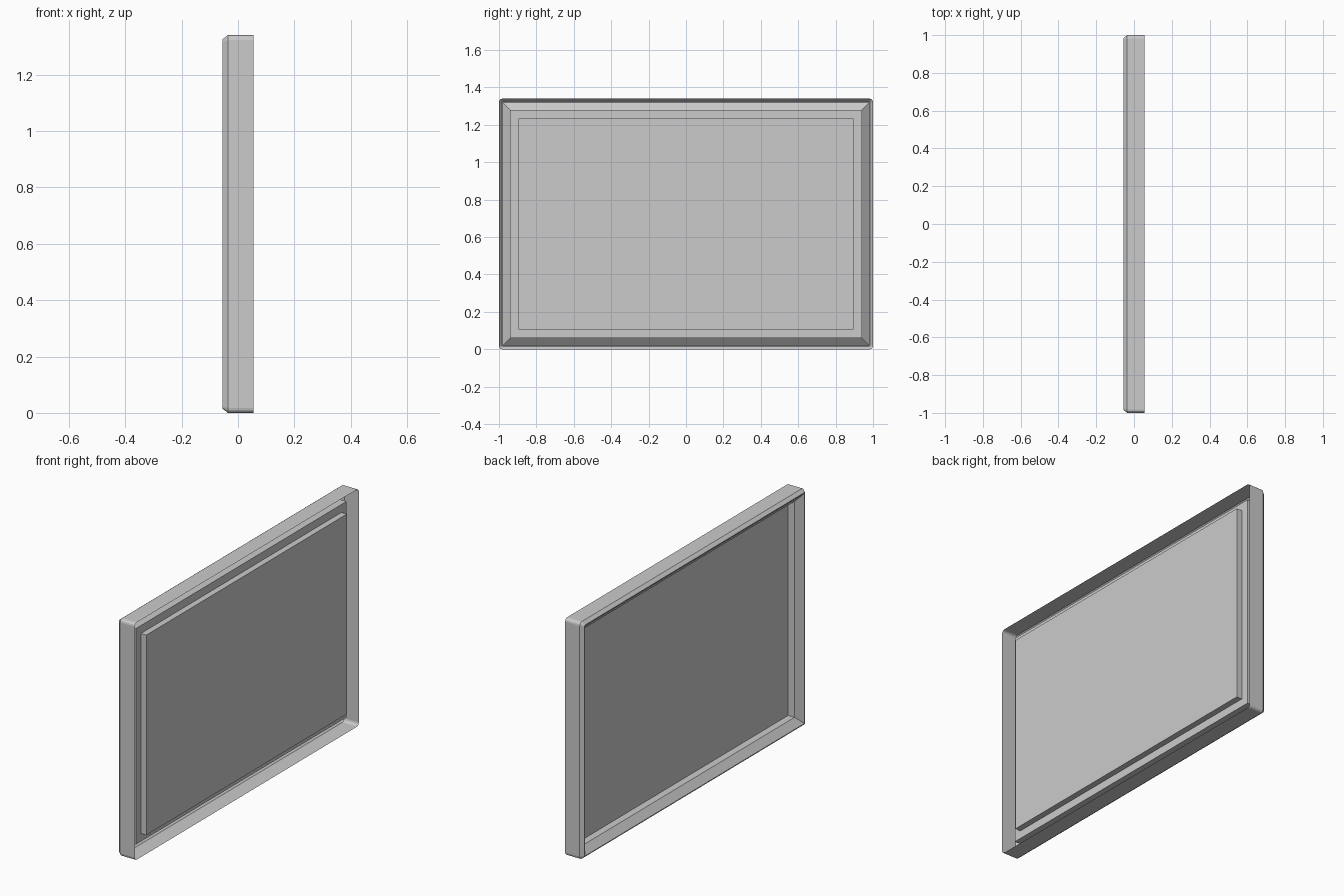
import bpy
import bmesh
import math

if "Cube" in bpy.data.objects:
    bpy.data.objects.remove(bpy.data.objects["Cube"])

W, H = 2.0, 1.34  # overall width (y) and height (z)


def loop(bm, inset, x, radius, segs=3):
    """Rectangle in the y-z plane with rounded corners (radius 0 = square corners)."""
    hw, hh = W / 2 - inset, H / 2 - inset
    n = segs if radius > 0 else 0
    verts = []
    for i, (sy, sz) in enumerate(((1, 1), (-1, 1), (-1, -1), (1, -1))):
        for k in range(segs + 1):
            a = math.radians(90 * (i + (k / n if n else 0.5)))
            verts.append(bm.verts.new((x,
                                       sy * (hw - radius) + radius * math.cos(a),
                                       H / 2 + sz * (hh - radius) + radius * math.sin(a))))
    return verts


def sweep(name, sections, cap=False):
    """Skin a series of (inset, x, corner radius) sections, optionally closing the last."""
    bm = bmesh.new()
    loops = [loop(bm, *s) for s in sections]
    for a, b in zip(loops, loops[1:]):
        for i in range(len(a)):
            j = (i + 1) % len(a)
            bm.faces.new((a[i], b[i], b[j], a[j]))
    if cap:
        bm.faces.new(loops[-1])
    bmesh.ops.remove_doubles(bm, verts=bm.verts, dist=1e-5)
    me = bpy.data.meshes.new(name)
    bm.to_mesh(me)
    bm.free()
    ob = bpy.data.objects.new(name, me)
    bpy.context.collection.objects.link(ob)
    return ob


# Open-backed frame: outer wall, front chamfer, sloped bezel, inner wall, ledge
sweep("frame", [(0.0, 0.055, 0.018), (0.0, -0.036, 0.018), (0.015, -0.055, 0.008),
                (0.02, -0.055, 0.0), (0.06, -0.02, 0.0), (0.06, 0.02, 0.0),
                (0.08, 0.02, 0.0)])

# Picture plate set into the ledge, seen from the front
sweep("picture_plate", [(0.08, 0.02, 0.0)], cap=True)

# Raised backing board behind the plate
sweep("backing_board", [(0.105, 0.02, 0.0), (0.105, 0.054, 0.0)], cap=True)
